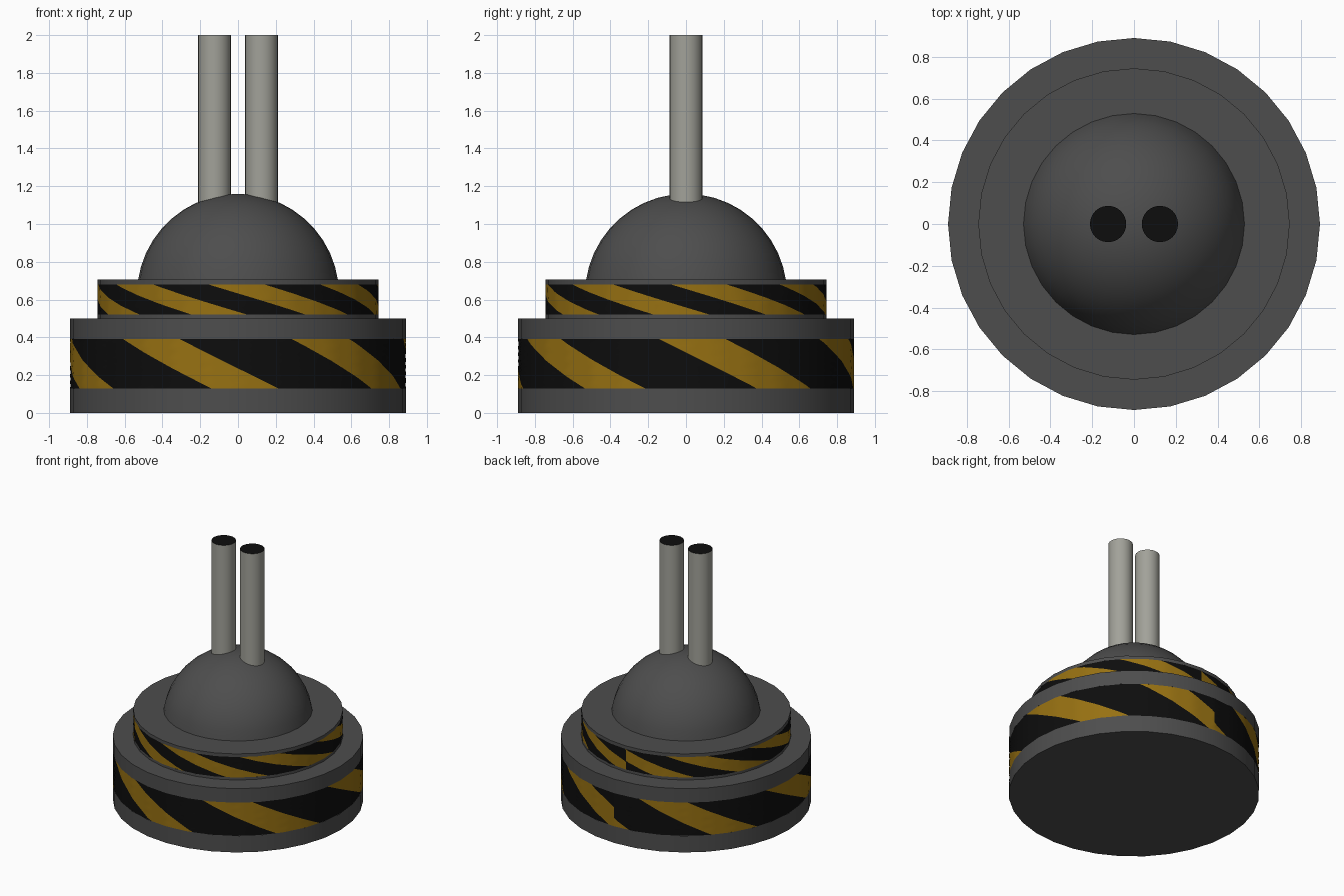
import bpy, bmesh, math

if "Cube" in bpy.data.objects:
    bpy.data.objects.remove(bpy.data.objects["Cube"])

SIDES = 32


def material(name, rgb):
    m = bpy.data.materials.new(name)
    m.diffuse_color = (*rgb, 1)
    m.use_nodes = True
    m.node_tree.nodes["Principled BSDF"].inputs["Base Color"].default_value = m.diffuse_color
    return m


GREY = material("dark grey", (0.075, 0.075, 0.075))
YELLOW = material("warning yellow", (0.31, 0.165, 0.006))
BLACK = material("black", (0.004, 0.004, 0.004))
METAL = material("pale metal", (0.36, 0.36, 0.32))


def finish(name, bm, mats, angle=40):
    bmesh.ops.remove_doubles(bm, verts=bm.verts, dist=1e-5)
    bmesh.ops.dissolve_degenerate(bm, edges=bm.edges, dist=1e-5)
    me = bpy.data.meshes.new(name)
    bm.to_mesh(me)
    bm.free()
    ob = bpy.data.objects.new(name, me)
    bpy.context.collection.objects.link(ob)
    for m in mats:
        me.materials.append(m)
    bpy.ops.object.select_all(action='DESELECT')
    ob.select_set(True)
    bpy.context.view_layer.objects.active = ob
    bpy.ops.object.shade_smooth_by_angle(angle=math.radians(angle))
    return ob


def lathe(name, profiles, mats, sides=SIDES, x=0.0, rule=None):
    """Revolve (radius, z) profiles, listed bottom to top, about a vertical axis."""
    bm = bmesh.new()
    for prof in profiles:
        rings = [[bm.verts.new((x + r * math.cos(2 * math.pi * i / sides),
                                r * math.sin(2 * math.pi * i / sides), z))
                  for i in range(sides)] if r > 0 else [bm.verts.new((x, 0, z))] * sides
                 for r, z in prof]
        for lo, hi in zip(rings, rings[1:]):
            for i in range(sides):
                j = (i + 1) % sides
                corners = list(dict.fromkeys((lo[i], lo[j], hi[j], hi[i])))
                f = bm.faces.new(corners)
                if rule:
                    f.material_index = rule(f)
    return finish(name, bm, mats)


def stripe_band(name, radius, z0, z1, centre, period, width, slant, rows=16, steps=8):
    """Wall of slanted yellow and black stripes; angles in degrees from the front,
    with a seam at the back."""
    bm = bmesh.new()
    facet = 360 / SIDES

    def point(phi, z):
        phi = max(-180, min(180, phi))
        off = (phi % facet) - facet / 2
        r = radius * math.cos(math.radians(facet / 2)) / math.cos(math.radians(off))
        a = math.radians(phi - 90)
        return bm.verts.new((r * math.cos(a), r * math.sin(a), z))

    def strip(a, b, mat):
        for s in range(steps):
            l, r = a + (b - a) * s / steps, a + (b - a) * (s + 1) / steps
            cols = []
            for phi in (l, r):
                cols.append([(phi + slant * (0.5 - k / rows), z0 + (z1 - z0) * k / rows)
                             for k in range(rows + 1)])
            for k in range(rows):
                quad = [cols[0][k], cols[1][k], cols[1][k + 1], cols[0][k + 1]]
                if all(p >= 180 for p, _ in quad) or all(p <= -180 for p, _ in quad):
                    continue
                f = bm.faces.new([point(*q) for q in quad])
                f.material_index = mat

    n = int(220 / period) + 2
    for k in range(-n, n + 1):
        c = centre + k * period
        strip(c - width / 2, c + width / 2, 1)
        strip(c + width / 2, c + period - width / 2, 0)
    return finish(name, bm, [BLACK, YELLOW])


# stepped round base, with open slots filled flush by the stripe bands
lathe("stepped_base", [
    [(0, 0), (0.89, 0), (0.89, 0.13)],
    [(0.89, 0.39), (0.89, 0.5), (0.745, 0.5), (0.745, 0.52)],
    [(0.745, 0.68), (0.745, 0.705), (0, 0.705)],
], [GREY])

# hazard stripes
stripe_band("lower_stripes", 0.89, 0.13, 0.39, -14.7, 62.0, 23, 34)
stripe_band("upper_stripes", 0.745, 0.52, 0.68, 19.8, 48.0, 23, 41)

# dome
R, CZ = 0.535, 0.625
start = math.asin((0.70 - CZ) / R)
arc = [start + (math.pi / 2 - start) * i / 10 for i in range(10)]
lathe("dome", [[(R * math.cos(a), CZ + R * math.sin(a)) for a in arc] + [(0, CZ + R)]], [GREY])

# twin barrels with black muzzles
for side, x in (("left", -0.124), ("right", 0.124)):
    lathe(side + "_barrel", [[(0, 0.9), (0.087, 0.9), (0.087, 2.0), (0, 2.0)]],
          [METAL, BLACK], sides=24, x=x,
          rule=lambda f: int(all(v.co.z > 1.99 for v in f.verts)))
